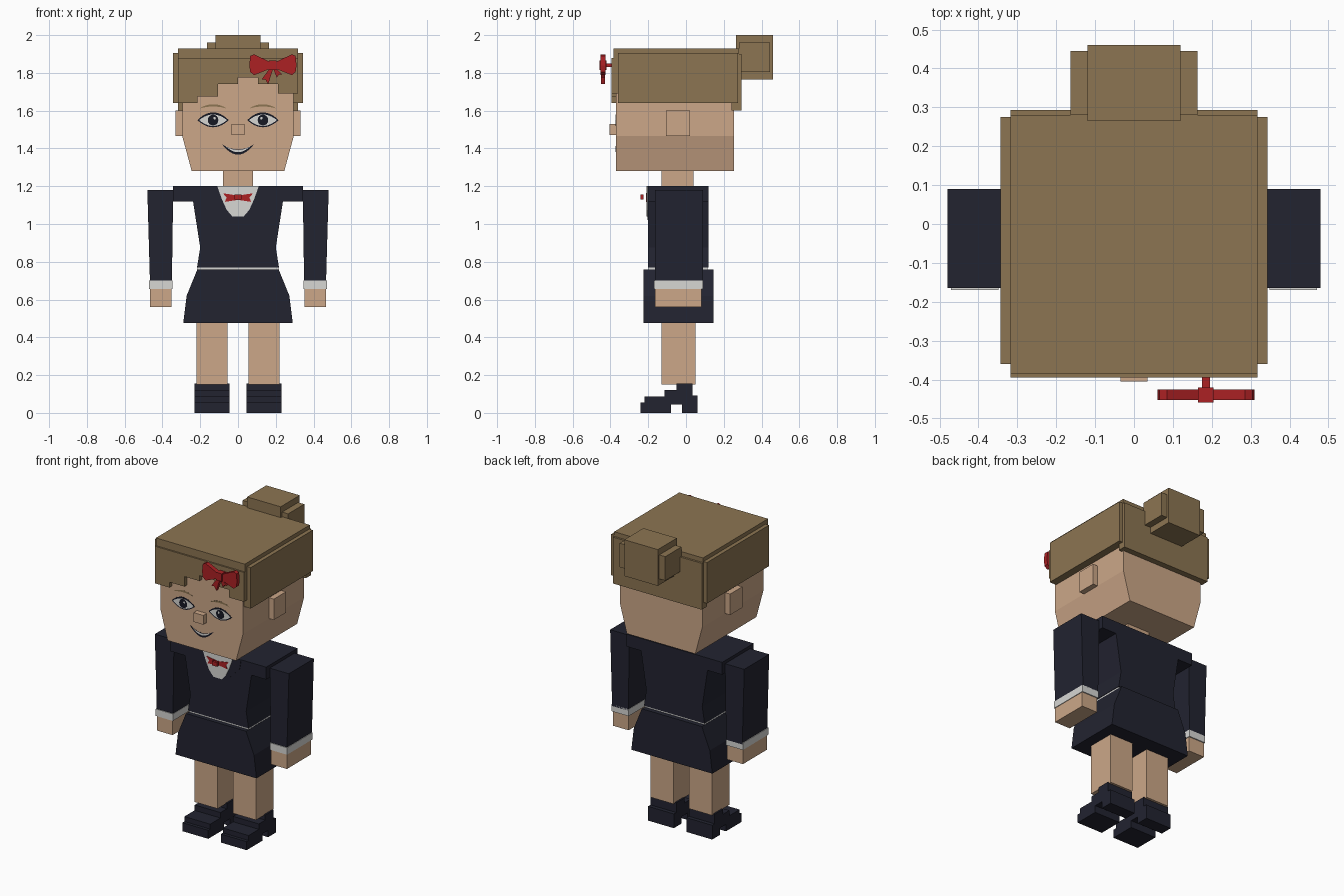
import bpy, bmesh, math

cube = bpy.data.objects.get("Cube")
if cube:
    bpy.data.objects.remove(cube, do_unlink=True)


def material(name, rgb):
    """Flat material from an sRGB colour."""
    col = [((c / 255 + 0.055) / 1.055) ** 2.4 for c in rgb] + [1]
    m = bpy.data.materials.new(name)
    m.use_nodes = True
    m.diffuse_color = col
    bsdf = m.node_tree.nodes["Principled BSDF"]
    bsdf.inputs["Base Color"].default_value = col
    bsdf.inputs["Roughness"].default_value = 0.9
    return m


SKIN = material("skin", (204, 167, 136))
HAIR = material("brown hair", (140, 117, 82))
NAVY = material("navy cloth", (34, 35, 48))
WHITE = material("white", (215, 215, 212))
RED = material("red", (172, 33, 36))
BLACK = material("dark ink", (22, 24, 36))


def prism(name, pts, y0, y1, mat):
    """Extrude an x-z outline from y0 to y1."""
    bm = bmesh.new()
    face = bm.faces.new([bm.verts.new((x, y0, z)) for x, z in pts])
    new = bmesh.ops.extrude_face_region(bm, geom=[face])["geom"]
    verts = [v for v in new if isinstance(v, bmesh.types.BMVert)]
    bmesh.ops.translate(bm, verts=verts, vec=(0, y1 - y0, 0))
    bmesh.ops.recalc_face_normals(bm, faces=bm.faces)
    me = bpy.data.meshes.new(name)
    bm.to_mesh(me)
    bm.free()
    me.materials.append(mat)
    ob = bpy.data.objects.new(name, me)
    bpy.context.collection.objects.link(ob)
    return ob


def box(name, x0, x1, y0, y1, z0, z1, mat):
    return prism(name, [(x0, z0), (x1, z0), (x1, z1), (x0, z1)], y0, y1, mat)


def sym(half):
    """Complete a right-half outline by mirroring it in x."""
    return half + [(-x, z) for x, z in reversed(half) if x]


def pair(name, pts, y0, y1, mat):
    for side, s in (("left", 1), ("right", -1)):
        prism(f"{side}_{name}", [(s * x, z) for x, z in pts], y0, y1, mat)


def pair_box(name, x0, x1, y0, y1, z0, z1, mat):
    pair(name, [(x0, z0), (x1, z0), (x1, z1), (x0, z1)], y0, y1, mat)


def band(cx, w, top, bottom, n=12):
    """Outline between an upper and a lower height function of t in -1..1."""
    ts = [2 * i / n - 1 for i in range(n + 1)]
    return ([(cx + w * t, bottom(t)) for t in ts]
            + [(cx + w * t, top(t)) for t in reversed(ts)][1:-1])


def oval(cx, cz, rx, rz, n=16):
    return [(cx + rx * math.cos(2 * math.pi * i / n),
             cz + rz * math.sin(2 * math.pi * i / n)) for i in range(n)]


# Head, ears, nose, neck
prism("head", sym([(0.245, 1.28), (0.295, 1.465), (0.295, 1.9)]), -0.37, 0.255, SKIN)
pair_box("ear", 0.28, 0.33, -0.105, 0.02, 1.465, 1.6, SKIN)
box("nose", -0.035, 0.035, -0.405, -0.36, 1.47, 1.53, SKIN)
box("neck", -0.08, 0.08, -0.13, 0.04, 1.15, 1.3, SKIN)

# Hair
box("hair_cap", -0.318, 0.318, -0.385, 0.28, 1.83, 1.93, HAIR)
box("hair_back", -0.318, 0.318, 0.24, 0.293, 1.6, 1.9, HAIR)
pair_box("hair_side", 0.28, 0.343, -0.36, 0.275, 1.64, 1.905, HAIR)
steps = [(-0.318, 1.64), (-0.215, 1.675), (-0.107, 1.74), (0, 1.775),
         (0.107, 1.74), (0.212, 1.69), (0.318, 1.88)]
fringe = [(-0.318, 1.88)]
for (xa, z), (xb, _) in zip(steps, steps[1:]):
    fringe += [(xa, z), (xb, z)]
prism("hair_fringe", fringe + [(0.318, 1.88)], -0.395, -0.36, HAIR)
box("hair_bun", -0.12, 0.12, 0.265, 0.46, 1.765, 2.0, HAIR)
pair_box("bun_side", 0.1, 0.163, 0.28, 0.445, 1.805, 1.96, HAIR)

# Hair bow
BX, BZ = 0.185, 1.84
box("bow_stem", BX - 0.01, BX + 0.01, -0.43, -0.39, 1.83, 1.85, RED)
box("bow_knot", BX - 0.02, BX + 0.02, -0.459, -0.42, 1.815, 1.865, RED)
lobe = [(0.015, 0.018), (0.1, 0.058), (0.12, 0.05), (0.125, 0),
        (0.12, -0.035), (0.1, -0.052), (0.015, -0.018)]
tail = [(0.0, -0.02), (0.02, -0.02), (0.06, -0.075), (0.04, -0.075), (0.025, -0.1)]
for side, s in (("left", 1), ("right", -1)):
    prism(f"bow_{side}_lobe", [(BX + s * x, BZ + z) for x, z in lobe], -0.453, -0.425, RED)
prism("bow_tail", [(BX - x, BZ + z) for x, z in tail], -0.45, -0.428, RED)
prism("bow_short_tail", [(BX + x * 0.8, BZ + z * 0.65) for x, z in tail],
      -0.45, -0.428, RED)

# Painted face plates
def plate(name, pts, layer, mat):
    pair(name, pts, -0.371 - 0.001 * layer, -0.369, mat)


EX, EZ = 0.132, 1.55
plate("eye_outline", band(EX, 0.083, lambda t: EZ + 0.041 * (1 - t * t),
                          lambda t: EZ - 0.038 * (1 - t * t)), 0, BLACK)
plate("eye_white", band(EX, 0.074, lambda t: EZ + 0.03 * (1 - t * t),
                        lambda t: EZ - 0.031 * (1 - t * t)), 1, WHITE)
plate("iris", oval(EX, EZ, 0.028, 0.029), 2, BLACK)
plate("eye_glint", oval(EX - 0.008, EZ + 0.01, 0.007, 0.007, 8), 3, WHITE)
plate("eyebrow", band(EX, 0.07, lambda t: 1.634 - 0.02 * t * t,
                      lambda t: 1.622 - 0.01 * t * t), 0, HAIR)
prism("mouth", band(0, 0.085, lambda t: 1.395 + 0.028 * t * t,
                    lambda t: 1.367 + 0.056 * t * t), -0.371, -0.369, BLACK)
prism("teeth", band(0, 0.066, lambda t: 1.392 + 0.02 * t * t,
                    lambda t: 1.38 + 0.032 * t * t), -0.372, -0.369, WHITE)

# Torso, belt, skirt
prism("jacket", sym([(0.217, 0.77), (0.2, 0.875), (0.238, 1.12),
                     (0.343, 1.12), (0.343, 1.2)]), -0.202, 0.12, NAVY)
box("belt", -0.214, 0.214, -0.198, 0.115, 0.755, 0.776, WHITE)
prism("skirt", sym([(0.29, 0.475), (0.272, 0.62), (0.215, 0.76)]), -0.225, 0.145, NAVY)

# Collar, shirt front and bow tie
prism("lapels", sym([(0.0, 1.02), (0.08, 1.06), (0.155, 1.14), (0.165, 1.2)]),
      -0.205, -0.2, NAVY)
prism("shirt_front", sym([(0.03, 1.04), (0.06, 1.075), (0.085, 1.13), (0.11, 1.2)]),
      -0.208, -0.2, WHITE)
pair("tie_wing", [(0, 1.128), (0.07, 1.117), (0.06, 1.14), (0.08, 1.163), (0, 1.15)],
     -0.211, -0.206, RED)
box("tie_knot", -0.018, 0.018, -0.24, -0.225, 1.13, 1.157, RED)

# Arms
pair("sleeve", [(0.35, 0.69), (0.466, 0.69), (0.48, 1.18), (0.343, 1.18)],
     -0.165, 0.09, NAVY)
pair_box("cuff", 0.348, 0.47, -0.17, 0.09, 0.655, 0.7, WHITE)
pair_box("hand", 0.353, 0.466, -0.165, 0.083, 0.56, 0.66, SKIN)

# Legs and shoes
pair_box("leg", 0.055, 0.22, -0.13, 0.05, 0.15, 0.5, SKIN)
shoe_parts = {
    "shoe_sole": (-0.24, -0.08, 0, 0.055),
    "shoe_toe": (-0.22, -0.08, 0.05, 0.087),
    "shoe_arch": (-0.115, -0.015, 0.045, 0.122),
    "shoe_ankle": (-0.05, 0.035, 0.06, 0.155),
    "shoe_heel": (-0.02, 0.06, 0, 0.092),
}
for part, (y0, y1, z0, z1) in shoe_parts.items():
    pair_box(part, 0.045, 0.23, y0, y1, z0, z1, NAVY)
